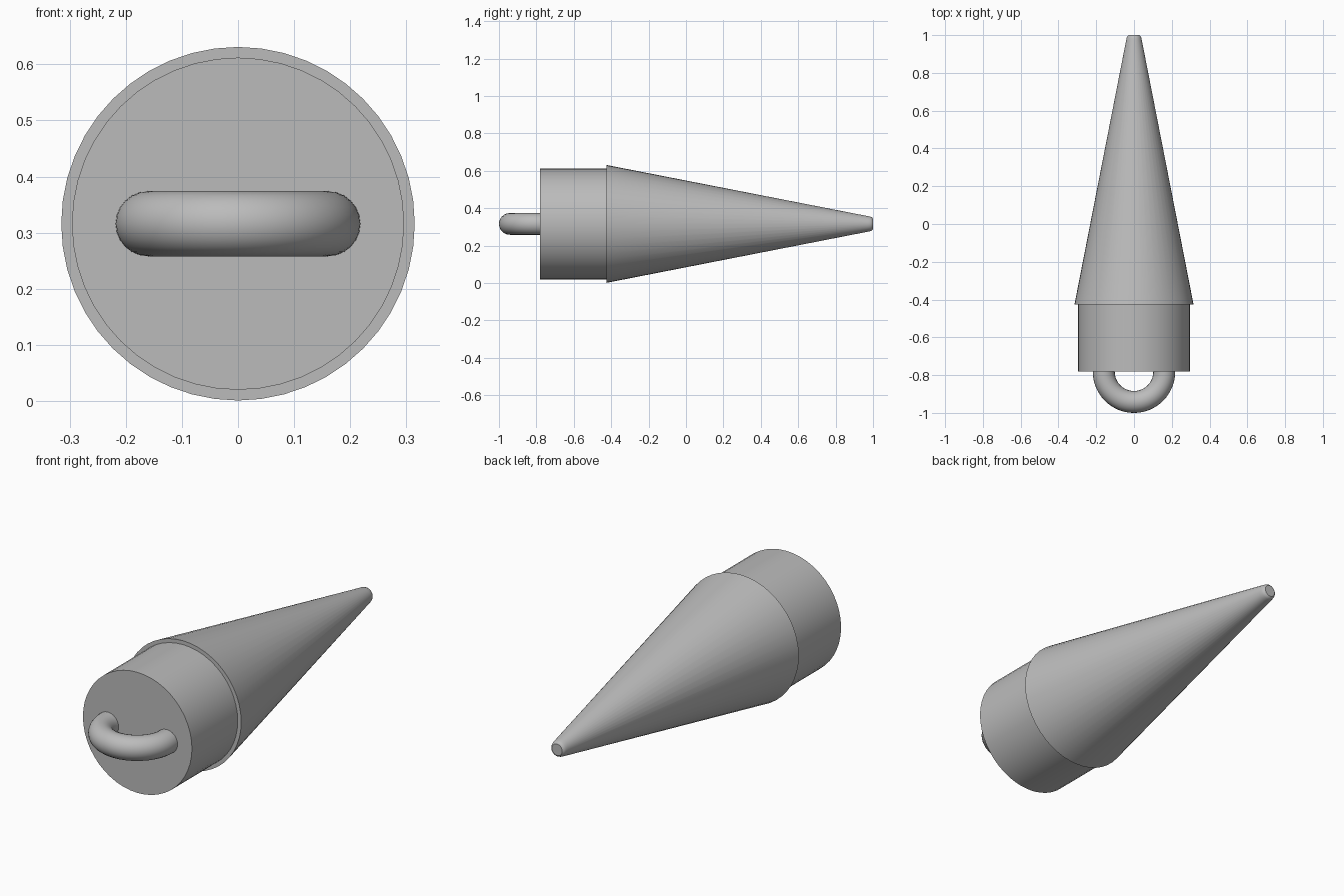
import bpy, bmesh, math
from mathutils import Matrix, Vector

cube = bpy.data.objects.get("Cube")
if cube:
    bpy.data.objects.remove(cube, do_unlink=True)

AXIS_Z = 0.316
SIDES = 48

grey = bpy.data.materials.new("plain grey")
grey.use_nodes = True
colour = (0.5, 0.5, 0.5, 1)
grey.diffuse_color = colour
grey.node_tree.nodes["Principled BSDF"].inputs["Base Color"].default_value = colour


def finish(name, bm):
    bmesh.ops.recalc_face_normals(bm, faces=bm.faces)
    mesh = bpy.data.meshes.new(name)
    bm.to_mesh(mesh)
    bm.free()
    mesh.materials.append(grey)
    obj = bpy.data.objects.new(name, mesh)
    bpy.context.collection.objects.link(obj)
    bpy.ops.object.select_all(action='DESELECT')
    obj.select_set(True)
    bpy.context.view_layer.objects.active = obj
    bpy.ops.object.shade_smooth_by_angle(angle=math.radians(35))
    return obj


def lathe(name, profile):
    """Closed solid turned about the long axis from (radius, y) points."""
    bm = bmesh.new()
    rings = []
    for r, y in profile:
        ring = bmesh.ops.create_circle(
            bm, segments=SIDES, radius=r,
            matrix=Matrix.Translation((0, y, AXIS_Z)) @ Matrix.Rotation(math.pi / 2, 4, 'X'))
        rings.append(ring["verts"])
    for a, b in zip(rings, rings[1:]):
        for i in range(SIDES):
            j = (i + 1) % SIDES
            bm.faces.new((a[i], a[j], b[j], b[i]))
    bm.faces.new(rings[0])
    bm.faces.new(rings[-1])
    return finish(name, bm)


# Straight collar and tapered body with a softened tip
lathe("collar", [(0.296, -0.78), (0.296, -0.42)])
lathe("cone_body", [(0.315, -0.425), (0.042, 0.97), (0.039, 0.985),
                    (0.035, 0.995), (0.028, 1.0)])

# Half-ring handle, its ends sunk into the collar
bm = bmesh.new()
STEPS, ROUND = 32, 24
MAJOR, MINOR = 0.16, 0.058
loops = []
for s in range(STEPS + 1):
    a = -math.pi * s / STEPS
    out = Vector((math.cos(a), math.sin(a), 0))
    centre = Vector((0, -0.782, AXIS_Z)) + out * MAJOR
    loops.append([bm.verts.new(centre + MINOR * (out * math.cos(t) + Vector((0, 0, math.sin(t)))))
                  for t in (2 * math.pi * k / ROUND for k in range(ROUND))])
for end in (loops[0], loops[-1]):
    sunk = [bm.verts.new(v.co + Vector((0, 0.03, 0))) for v in end]
    bm.faces.new(sunk)
    for k in range(ROUND):
        n = (k + 1) % ROUND
        bm.faces.new((end[k], end[n], sunk[n], sunk[k]))
for a, b in zip(loops, loops[1:]):
    for k in range(ROUND):
        n = (k + 1) % ROUND
        bm.faces.new((a[k], a[n], b[n], b[k]))
finish("ring_handle", bm)
